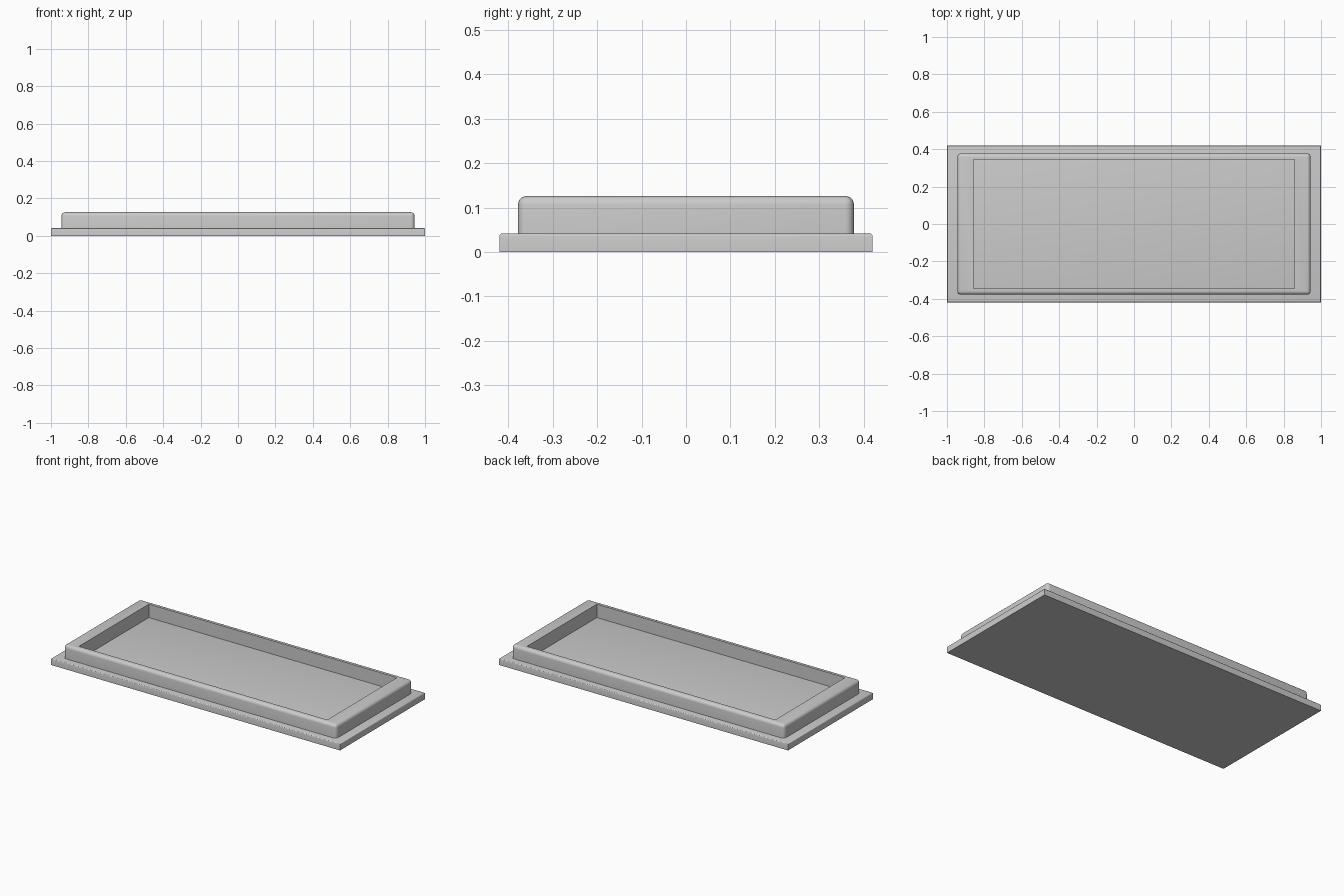
import bpy
import bmesh
from mathutils import Vector

if "Cube" in bpy.data.objects:
    bpy.data.objects.remove(bpy.data.objects["Cube"], do_unlink=True)

# One plain grey for the whole tray
grey = bpy.data.materials.new("light_grey")
grey.use_nodes = True
colour = (0.6, 0.6, 0.6, 1)
grey.diffuse_color = colour
grey.node_tree.nodes["Principled BSDF"].inputs["Base Color"].default_value = colour

BASE_TOP = 0.042
RIM_TOP = 0.126
RIM_FOOT = 0.036  # sunk slightly into the base


def box(half_x, half_y, bottom, top):
    bm = bmesh.new()
    bmesh.ops.create_cube(bm, size=2)
    for v in bm.verts:
        v.co = Vector((v.co.x * half_x, v.co.y * half_y, top if v.co.z > 0 else bottom))
    return bm


def bevel(bm, edges, radius, segments):
    bmesh.ops.bevel(bm, geom=edges, offset=radius, segments=segments,
                    profile=0.5, affect='EDGES', clamp_overlap=True)


def finish(bm, name):
    bmesh.ops.recalc_face_normals(bm, faces=bm.faces[:])
    mesh = bpy.data.meshes.new(name)
    bm.to_mesh(mesh)
    bm.free()
    mesh.materials.append(grey)
    obj = bpy.data.objects.new(name, mesh)
    bpy.context.collection.objects.link(obj)
    bpy.ops.object.select_all(action='DESELECT')
    obj.select_set(True)
    bpy.context.view_layer.objects.active = obj
    bpy.ops.object.shade_smooth_by_angle(angle=0.6)


# Flat base plate with softened top edges
bm = box(1, 0.42, 0, BASE_TOP)
bevel(bm, [e for e in bm.edges if all(v.co.z > 0.01 for v in e.verts)], 0.007, 3)
finish(bm, "base_plate")

# Raised rim: inset the top, push the opening down, then round the outside
bm = box(0.944, 0.378, RIM_FOOT, RIM_TOP)
outer = [e for e in bm.edges if any(v.co.z > RIM_FOOT + 0.01 for v in e.verts)]
top = max(bm.faces, key=lambda f: f.calc_center_median().z)
bottom = min(bm.faces, key=lambda f: f.calc_center_median().z)
bmesh.ops.inset_region(bm, faces=[top], thickness=0.05)
for v in top.verts:
    v.co.x = 0.859 if v.co.x > 0 else -0.859
    v.co.y = 0.345 if v.co.y > 0 else -0.345
walls = bmesh.ops.extrude_face_region(bm, geom=[top])["geom"]
for v in (g for g in walls if isinstance(g, bmesh.types.BMVert)):
    v.co.z = RIM_FOOT
floor = [g for g in walls if isinstance(g, bmesh.types.BMFace)]
bmesh.ops.delete(bm, geom=list({f for f in floor + [top, bottom] if f.is_valid}),
                 context='FACES_ONLY')
bmesh.ops.bridge_loops(bm, edges=[e for e in bm.edges if e.is_boundary])
bevel(bm, [e for e in outer if e.is_valid], 0.02, 5)
finish(bm, "raised_rim")
